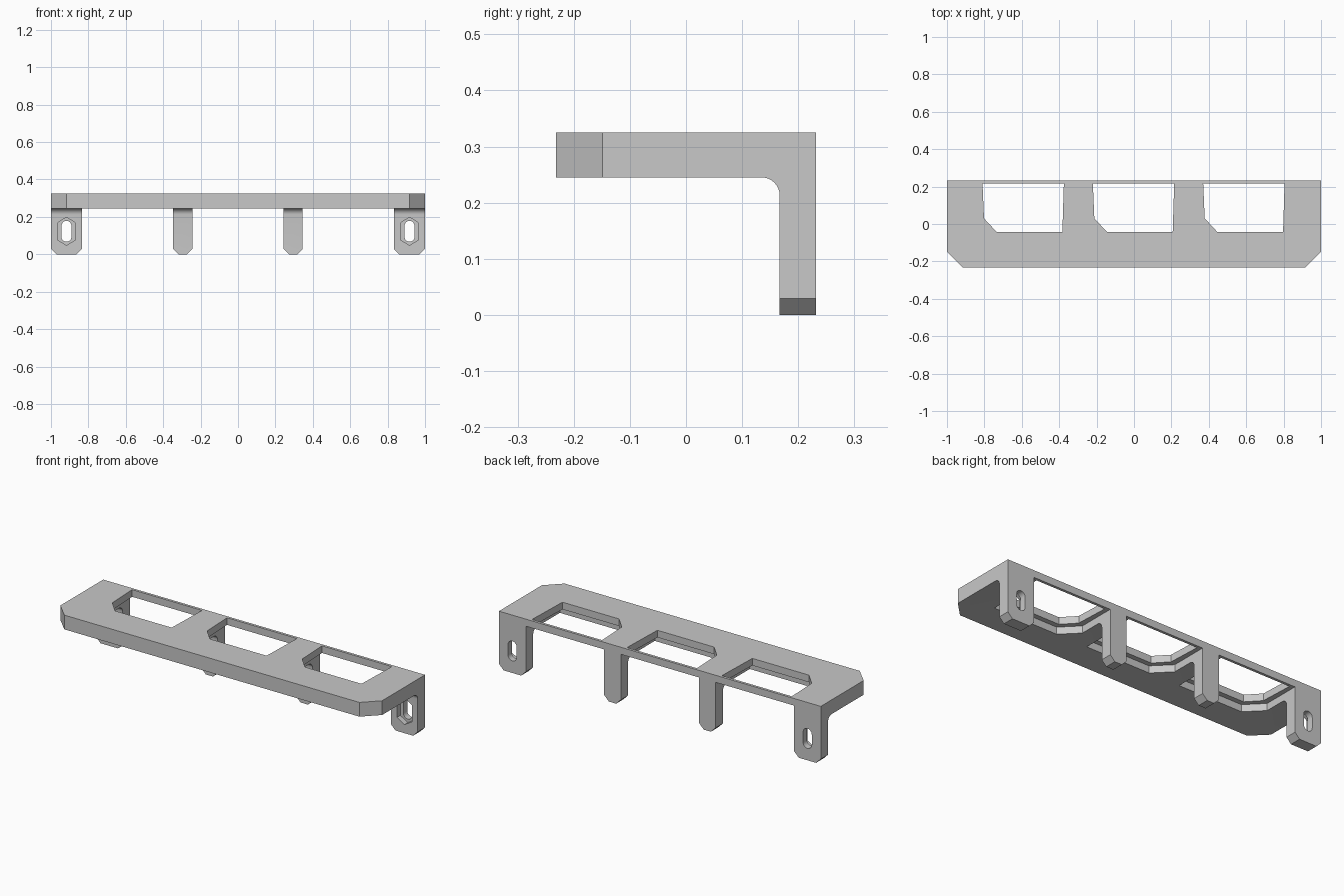
import bpy, bmesh, math
from mathutils import Vector

if "Cube" in bpy.data.objects:
    bpy.data.objects.remove(bpy.data.objects["Cube"])

grey = bpy.data.materials.new("grey")
grey.diffuse_color = (0.58, 0.58, 0.58, 1)
grey.use_nodes = True
grey.node_tree.nodes["Principled BSDF"].inputs["Base Color"].default_value = grey.diffuse_color


def prism(name, pts, axis, a, b):
    """Extrude a 2D outline along x (pts = y,z), y (pts = x,z) or z (pts = x,y)."""
    place = {"x": lambda p, t: (t, p[0], p[1]),
             "y": lambda p, t: (p[0], t, p[1]),
             "z": lambda p, t: (p[0], p[1], t)}[axis]
    bm = bmesh.new()
    face = bm.faces.new([bm.verts.new(place(p, a)) for p in pts])
    ext = bmesh.ops.extrude_face_region(bm, geom=[face])
    move = Vector(place((0, 0), b - a))
    bmesh.ops.translate(bm, vec=move, verts=[v for v in ext["geom"] if isinstance(v, bmesh.types.BMVert)])
    bmesh.ops.recalc_face_normals(bm, faces=bm.faces)
    mesh = bpy.data.meshes.new(name)
    bm.to_mesh(mesh)
    bm.free()
    mesh.materials.append(grey)
    ob = bpy.data.objects.new(name, mesh)
    bpy.context.collection.objects.link(ob)
    return ob


def cut(name, pts, axis, a, b):
    """Subtract a prism from the bracket."""
    cutter = prism(name, pts, axis, a, b)
    cutter.hide_render = True
    mod = bracket.modifiers.new(name, "BOOLEAN")
    mod.operation, mod.solver, mod.object = "DIFFERENCE", "EXACT", cutter
    bpy.context.view_layer.objects.active = bracket
    bpy.ops.object.modifier_apply(modifier=name)
    bpy.data.objects.remove(cutter, do_unlink=True)


TOP, UNDER, LEDGE = 0.325, 0.245, 0.285
FRONT, BACK, LEG = -0.232, 0.232, 0.167

# L-shaped body with a filleted inner corner
R = 0.032
fillet = [(LEG - R + R * math.sin(t), UNDER - R + R * math.cos(t))
          for t in (i * math.pi / 16 for i in range(9))]
profile = [(BACK, 0), (BACK, TOP), (FRONT, TOP), (FRONT, UNDER)] + fillet + [(LEG, 0)]
bracket = prism("bracket", profile, "x", -1, 1)

# Chamfered front corners
for s in (-1, 1):
    cut("corner", [(s * 0.917, FRONT), (s * 0.834, FRONT - 0.083),
                   (s * 1.2, FRONT - 0.083), (s * 1.083, FRONT + 0.166), (s, FRONT + 0.083)],
        "z", -0.1, 0.5)

# Three bays: a wide recess below (which also separates the legs) and a window above
for x in (-0.59, 0, 0.59):
    cut("recess", [(x - 0.244, 0.4), (x - 0.244, 0.02), (x - 0.155, -0.07),
                   (x + 0.243, -0.07), (x + 0.243, 0.4)], "z", -0.1, LEDGE)
    cut("window", [(x - 0.22, 0.217), (x - 0.212, 0.03), (x - 0.145, -0.042),
                   (x + 0.207, -0.042), (x + 0.215, 0.217)], "z", 0.2, 0.5)

# Chamfered leg feet
C = 0.029
for x0, x1 in ((-1, -0.834), (-0.346, -0.244), (0.243, 0.346), (0.833, 1)):
    for x, s in ((x0, 1), (x1, -1)):
        cut("foot", [(x + s * 2 * C, -C), (x - s * C / 2, -C), (x - s * C / 2, C * 1.5)],
            "y", 0.1, 0.3)

# Screw slots with a six-sided nut recess in the end legs
for x in (-0.917, 0.917):
    cut("nut_recess", [(x, 0.048), (x + 0.046, 0.076), (x + 0.046, 0.17),
                       (x, 0.198), (x - 0.046, 0.17), (x - 0.046, 0.076)], "y", 0.1, 0.197)
    slot = [(x + 0.027 * math.cos(i * math.pi / 8), z + 0.027 * math.sin(i * math.pi / 8))
            for z, first in ((0.152, 0), (0.094, 8)) for i in range(first, first + 9)]
    cut("slot", slot, "y", 0.1, 0.3)

# Smooth fillets and slot ends, crisp edges elsewhere
bpy.ops.object.select_all(action="DESELECT")
bracket.select_set(True)
bpy.context.view_layer.objects.active = bracket
bpy.ops.object.shade_smooth_by_angle(angle=math.radians(30))
